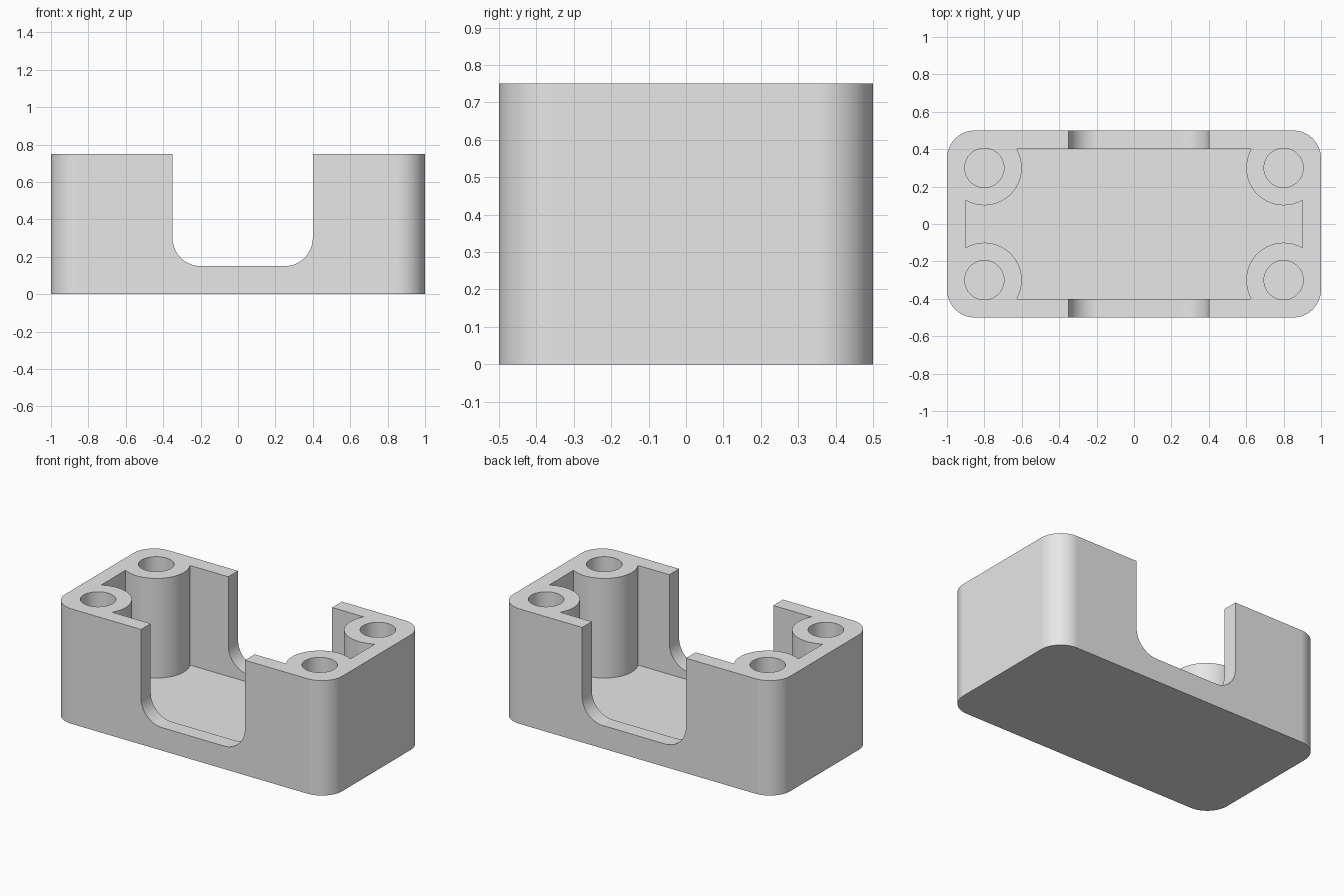
import bpy, bmesh
from math import sin, cos, radians
from mathutils import Vector

cube = bpy.data.objects.get("Cube")
if cube:
    bpy.data.objects.remove(cube)

HEIGHT, FLOOR, LIP = 0.75, 0.10, 0.15
POST_X, POST_Y, POST_R = 0.80, 0.30, 0.20

grey = bpy.data.materials.new("light grey")
grey.use_nodes = True
grey.diffuse_color = (0.8, 0.8, 0.8, 1)
grey.node_tree.nodes["Principled BSDF"].inputs["Base Color"].default_value = (0.8, 0.8, 0.8, 1)


def arc(cx, cy, r, start, end, n=16):
    """Points along an arc, angles in degrees."""
    angles = [radians(start + (end - start) * i / n) for i in range(n + 1)]
    return [(cx + r * cos(a), cy + r * sin(a)) for a in angles]


def prism(name, outline, low, high, along_y=False):
    """Extrude a flat outline along z, or an xz outline along y."""
    bm = bmesh.new()
    pts = [(u, low, v) if along_y else (u, v, low) for u, v in outline]
    face = bm.faces.new([bm.verts.new(p) for p in pts])
    top = bmesh.ops.extrude_face_region(bm, geom=[face])["geom"]
    shift = Vector((0, high - low, 0)) if along_y else Vector((0, 0, high - low))
    bmesh.ops.translate(bm, vec=shift, verts=[g for g in top if isinstance(g, bmesh.types.BMVert)])
    bmesh.ops.recalc_face_normals(bm, faces=bm.faces)
    mesh = bpy.data.meshes.new(name)
    bm.to_mesh(mesh)
    bm.free()
    mesh.materials.append(grey)
    obj = bpy.data.objects.new(name, mesh)
    bpy.context.collection.objects.link(obj)
    return obj


def cut(target, cutter):
    """Subtract the cutter and discard it."""
    cutter.hide_render = True
    mod = target.modifiers.new("cut", 'BOOLEAN')
    mod.operation, mod.solver, mod.object = 'DIFFERENCE', 'EXACT', cutter
    bpy.context.view_layer.objects.active = target
    bpy.ops.object.modifier_apply(modifier=mod.name)
    bpy.data.objects.remove(cutter)


# Solid block with rounded upright corners
outline = (arc(0.85, 0.35, 0.15, 0, 90) + arc(-0.85, 0.35, 0.15, 90, 180)
           + arc(-0.85, -0.35, 0.15, 180, 270) + arc(0.85, -0.35, 0.15, 270, 360))
body = prism("case_body", outline, 0, HEIGHT)

# Cavity whose outline bends around the four screw posts
cavity = (arc(POST_X, POST_Y, POST_R, 300, 150, 32) + arc(-POST_X, POST_Y, POST_R, 30, -120, 32)
          + arc(-POST_X, -POST_Y, POST_R, 120, -30, 32) + arc(POST_X, -POST_Y, POST_R, 210, 60, 32))
cut(body, prism("cavity_cutter", cavity, FLOOR, 1))

# Round-bottomed slot through the front and back walls
r = 0.15
slot = (arc(-0.35 + r, LIP + r, r, 180, 270) + arc(0.40 - r, LIP + r, r, 270, 360)
        + [(0.40, 1), (-0.35, 1)])
cut(body, prism("slot_cutter", slot, -0.7, 0.7, along_y=True))

# Blind screw holes in the posts
for sx in (-1, 1):
    for sy in (-1, 1):
        hole = arc(sx * POST_X, sy * POST_Y, 0.105, 0, 360, 48)[:-1]
        cut(body, prism("hole_cutter", hole, FLOOR, 1))

# Smooth the curves, keep edges crisp and flat faces flat
bpy.ops.object.select_all(action='DESELECT')
body.select_set(True)
bpy.context.view_layer.objects.active = body
bpy.ops.object.shade_smooth_by_angle(angle=radians(30))
weighted = body.modifiers.new("flat_face_normals", 'WEIGHTED_NORMAL')
weighted.keep_sharp = True
